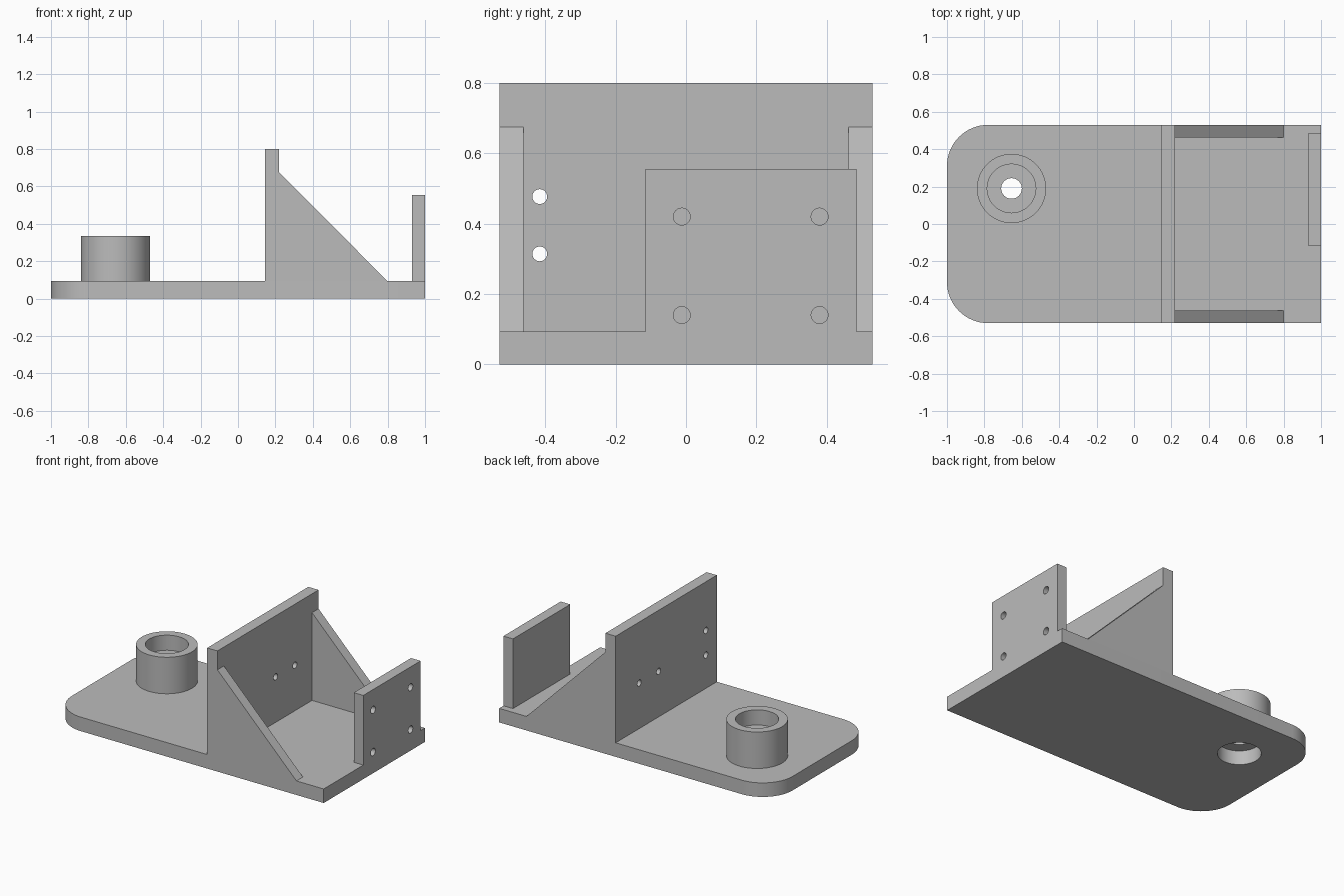
import bpy
import bmesh
import math
from mathutils import Matrix, Vector

cube = bpy.data.objects.get("Cube")
if cube:
    bpy.data.objects.remove(cube, do_unlink=True)

# Single grey finish
grey = bpy.data.materials.new("plain_grey")
grey.use_nodes = True
grey.diffuse_color = (0.5, 0.5, 0.5, 1)
grey.node_tree.nodes["Principled BSDF"].inputs["Base Color"].default_value = (0.5, 0.5, 0.5, 1)

HALF_WIDTH = 0.53
BASE_TOP = 0.093
WALL_X = (0.145, 0.22)
BOSS = (-0.655, 0.19)


def add_object(name, bm):
    bmesh.ops.recalc_face_normals(bm, faces=bm.faces)
    mesh = bpy.data.meshes.new(name)
    bm.to_mesh(mesh)
    bm.free()
    mesh.materials.append(grey)
    obj = bpy.data.objects.new(name, mesh)
    bpy.context.collection.objects.link(obj)
    return obj


def prism(name, outline, offset):
    """Extrude a closed outline of 3D points along an offset."""
    bm = bmesh.new()
    face = bm.faces.new([bm.verts.new(p) for p in outline])
    made = bmesh.ops.extrude_face_region(bm, geom=[face])["geom"]
    verts = [v for v in made if isinstance(v, bmesh.types.BMVert)]
    bmesh.ops.translate(bm, vec=Vector(offset), verts=verts)
    return add_object(name, bm)


def box(name, xs, ys, zs):
    outline = [(xs[0], ys[0], zs[0]), (xs[1], ys[0], zs[0]),
               (xs[1], ys[1], zs[0]), (xs[0], ys[1], zs[0])]
    return prism(name, outline, (0, 0, zs[1] - zs[0]))


def cylinder(name, centre, radius, depth, axis="Z"):
    bm = bmesh.new()
    turn = Matrix.Rotation(math.pi / 2, 4, "Y") if axis == "X" else Matrix()
    bmesh.ops.create_cone(bm, cap_ends=True, segments=64, radius1=radius,
                          radius2=radius, depth=depth,
                          matrix=Matrix.Translation(centre) @ turn)
    return add_object(name, bm)


def cut(obj, cutters):
    """Subtract each cutter from the part, then discard it."""
    bpy.context.view_layer.objects.active = obj
    for cutter in cutters:
        cutter.hide_render = True
        mod = obj.modifiers.new("hole", "BOOLEAN")
        mod.operation = "DIFFERENCE"
        mod.solver = "EXACT"
        mod.object = cutter
        bpy.ops.object.modifier_apply(modifier=mod.name)
        bpy.data.objects.remove(cutter, do_unlink=True)


def smooth(obj):
    bpy.ops.object.select_all(action="DESELECT")
    obj.select_set(True)
    bpy.context.view_layer.objects.active = obj
    bpy.ops.object.shade_smooth_by_angle(angle=math.radians(30))


# Base plate with two rounded corners
corner = 0.22
outline = [(1, -HALF_WIDTH, 0), (1, HALF_WIDTH, 0)]
for side, start in ((1, 90), (-1, 180)):
    for i in range(17):
        a = math.radians(start + 90 * i / 16)
        outline.append((-1 + corner + corner * math.cos(a),
                        side * (HALF_WIDTH - corner) + corner * math.sin(a), 0))
base = prism("base_plate", outline, (0, 0, BASE_TOP))
cut(base, [cylinder("lower_pocket", (*BOSS, 0.05), 0.13, 0.3)])

# Bearing boss: a turned profile with an upper pocket and a small through hole
profile = [(0.185, BASE_TOP), (0.185, 0.335), (0.13, 0.335),
           (0.13, 0.235), (0.055, 0.235), (0.055, BASE_TOP)]
bm = bmesh.new()
ring = [bm.verts.new((BOSS[0] + r, BOSS[1], z)) for r, z in profile]
edges = [bm.edges.new((ring[i - 1], ring[i])) for i in range(len(ring))]
bmesh.ops.spin(bm, geom=ring + edges, cent=(*BOSS, 0), axis=(0, 0, 1),
               angle=2 * math.pi, steps=64, use_merge=True)
bmesh.ops.remove_doubles(bm, verts=bm.verts, dist=0.0005)
boss = add_object("bearing_boss", bm)

# Upright wall with two pairs of through holes
wall = box("upright_wall", WALL_X, (-HALF_WIDTH, HALF_WIDTH), (BASE_TOP, 0.8))
wall_holes = [(-0.416, 0.477), (-0.416, 0.314), (0.08, 0.395), (0.283, 0.395)]
cut(wall, [cylinder("wall_hole", (sum(WALL_X) / 2, y, z), 0.021, 0.3, "X")
           for y, z in wall_holes])

# Triangular gussets on both sides
for name, y, thickness in (("right_gusset", -HALF_WIDTH, 0.068),
                           ("left_gusset", HALF_WIDTH, -0.068)):
    triangle = [(WALL_X[1], y, BASE_TOP), (0.8, y, BASE_TOP), (WALL_X[1], y, 0.675)]
    prism(name, triangle, (0, thickness, 0))

# End plate with four blind holes on its outer face
end_plate = box("end_plate", (0.93, 1), (-0.115, 0.485), (BASE_TOP, 0.555))
cut(end_plate, [cylinder("plate_hole", (1, y, z), 0.024, 0.1, "X")
                for y in (-0.012, 0.38) for z in (0.14, 0.42)])

for part in (base, boss, wall, end_plate):
    smooth(part)
